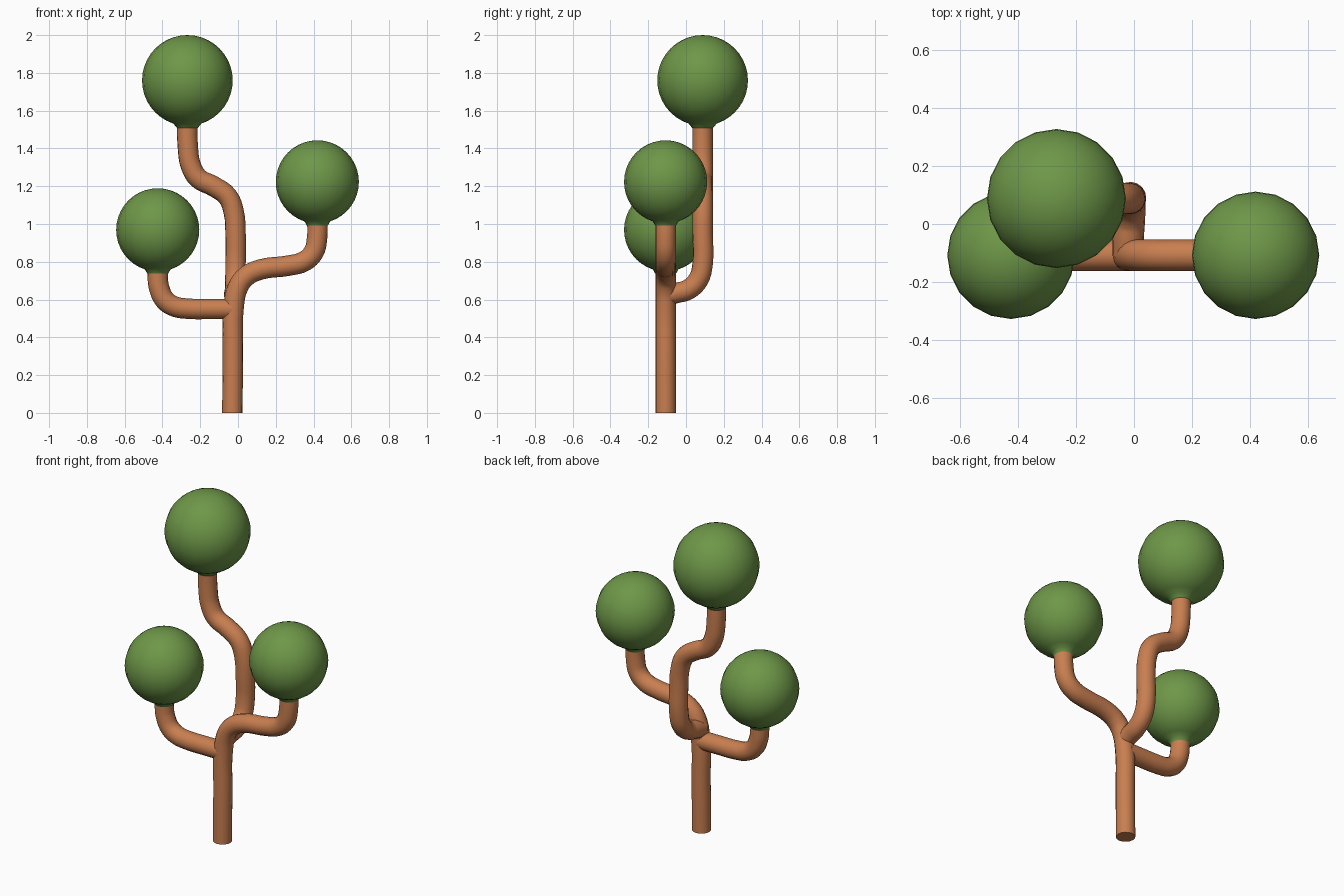
import bpy, bmesh, math

if "Cube" in bpy.data.objects:
    bpy.data.objects.remove(bpy.data.objects["Cube"])

def material(name, rgb):
    m = bpy.data.materials.new(name)
    m.diffuse_color = (*rgb, 1)
    m.use_nodes = True
    m.node_tree.nodes["Principled BSDF"].inputs["Base Color"].default_value = m.diffuse_color
    return m

BARK = material("bark_brown", (0.58, 0.21, 0.08))
LEAF = material("leaf_green", (0.155, 0.31, 0.065))
TUBE_R = 0.054

def smooth(ob):
    bpy.ops.object.select_all(action='DESELECT')
    ob.select_set(True)
    bpy.context.view_layer.objects.active = ob
    bpy.ops.object.shade_smooth_by_angle(angle=math.radians(50))

def tube(name, pts):
    """Round branch swept along a smooth path."""
    cu = bpy.data.curves.new(name, 'CURVE')
    cu.dimensions = '3D'
    cu.bevel_depth = TUBE_R
    cu.bevel_resolution = 6
    cu.use_fill_caps = True
    cu.resolution_u = 4
    sp = cu.splines.new('BEZIER')
    sp.bezier_points.add(len(pts) - 1)
    for bp, p in zip(sp.bezier_points, pts):
        bp.co = p
        bp.handle_left_type = bp.handle_right_type = 'AUTO'
    ob = bpy.data.objects.new(name, cu)
    bpy.context.collection.objects.link(ob)
    bpy.ops.object.select_all(action='DESELECT')
    ob.select_set(True)
    bpy.context.view_layer.objects.active = ob
    bpy.ops.object.convert(target='MESH')
    ob = bpy.context.view_layer.objects.active
    ob.data.materials.clear()
    ob.data.materials.append(BARK)
    smooth(ob)

def foliage(name, centre, r):
    """Leaf ball whose lowest ring is drawn down into a neck around the branch."""
    rings = 20
    bm = bmesh.new()
    bmesh.ops.create_uvsphere(bm, u_segments=20, v_segments=rings, radius=r)
    pole = [v for v in bm.verts if v.co.z < -r * 0.9999]
    bmesh.ops.delete(bm, geom=pole, context='VERTS')
    limit = -r * math.cos(1.5 * math.pi / rings)
    for v in bm.verts:
        if v.co.z < limit:
            k = (TUBE_R + 0.001) / math.hypot(v.co.x, v.co.y)
            v.co = (v.co.x * k, v.co.y * k, -r - 0.012)
    me = bpy.data.meshes.new(name)
    bm.to_mesh(me)
    bm.free()
    me.materials.append(LEAF)
    ob = bpy.data.objects.new(name, me)
    ob.location = centre
    bpy.context.collection.objects.link(ob)
    smooth(ob)

Y0, Y1 = -0.108, 0.088

# Trunk flowing into the right branch
trunk = [(-0.03, 0), (-0.027, 0.3), (-0.022, 0.57), (0, 0.665), (0.04, 0.72), (0.115, 0.758),
         (0.27, 0.78), (0.35, 0.802), (0.4, 0.85), (0.418, 0.92), (0.42, 1.03)]
tube("trunk_and_right_branch", [(x, Y0, z) for x, z in trunk])

# Left branch
left = [(-0.03, 0.55), (-0.15, 0.55), (-0.27, 0.552), (-0.335, 0.563), (-0.385, 0.595),
        (-0.417, 0.66), (-0.425, 0.72), (-0.425, 0.78)]
tube("left_branch", [(x, Y0, z) for x, z in left])

# Back branch: goes backwards, then up and over to the left
back = [(-0.02, Y0, 0.62), (-0.02, -0.05, 0.635), (-0.016, 0.01, 0.652),
        (-0.014, 0.065, 0.705), (-0.013, Y1, 0.79)]
back += [(x, Y1, z) for x, z in [(-0.013, 0.95), (-0.022, 1.06), (-0.055, 1.145), (-0.13, 1.2),
                                 (-0.21, 1.242), (-0.25, 1.31), (-0.265, 1.4), (-0.268, 1.56)]]
tube("back_branch", back)

# Leaf balls
foliage("top_foliage", (-0.268, Y1, 1.76), 0.24)
foliage("right_foliage", (0.42, Y0, 1.223), 0.22)
foliage("left_foliage", (-0.425, Y0, 0.969), 0.22)
